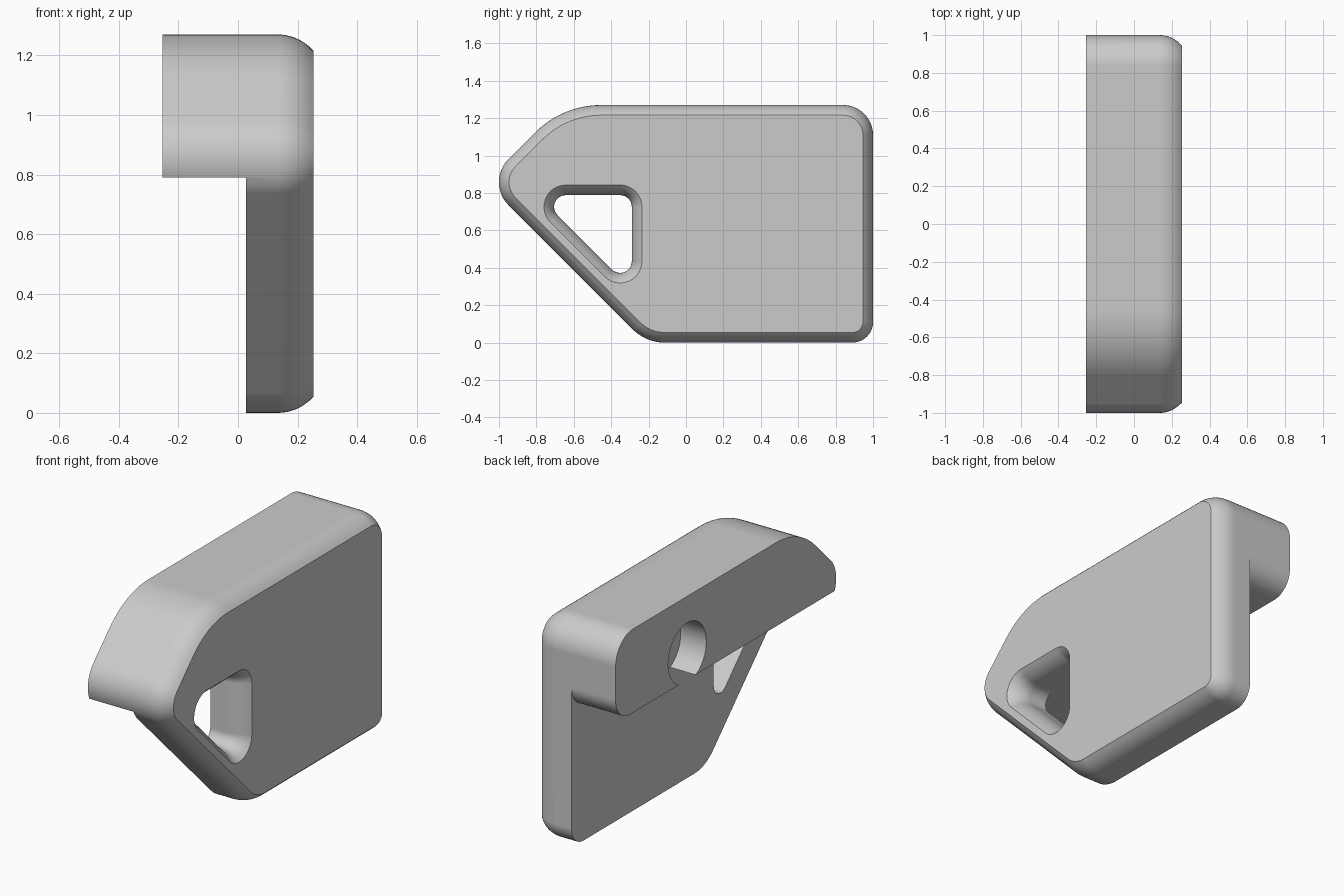
import bpy, bmesh, math
from mathutils import Vector

cube = bpy.data.objects.get("Cube")
if cube:
    bpy.data.objects.remove(cube)

grey = bpy.data.materials.new("plain_grey")
grey.use_nodes = True
colour = (0.6, 0.6, 0.6, 1)
grey.diffuse_color = colour
grey.node_tree.nodes["Principled BSDF"].inputs["Base Color"].default_value = colour


def rounded(corners, offset=0, steps=12):
    """Outline in (y, z) of a convex counter-clockwise polygon with filleted corners."""
    points = []
    count = len(corners)
    for i, (y, z, r) in enumerate(corners):
        here = Vector((y, z))
        to_prev = (Vector(corners[i - 1][:2]) - here).normalized()
        to_next = (Vector(corners[(i + 1) % count][:2]) - here).normalized()
        half = to_prev.angle(to_next) / 2
        centre = here + (to_prev + to_next).normalized() * r / math.sin(half)
        start = math.atan2(to_prev.x, -to_prev.y)
        normal = Vector((-to_prev.y, to_prev.x))
        start = math.atan2(normal.y, normal.x)
        sweep = math.pi - 2 * half
        for k in range(steps + 1):
            a = start + sweep * k / steps
            points.append(centre + Vector((math.cos(a), math.sin(a))) * (r + offset))
    return points


def loft(name, rings):
    """Closed solid from (x, outline) rings."""
    bm = bmesh.new()
    loops = [[bm.verts.new((x, p.x, p.y)) for p in outline] for x, outline in rings]
    for a, b in zip(loops, loops[1:]):
        for i in range(len(a)):
            bm.faces.new((a[i - 1], a[i], b[i], b[i - 1]))
    bm.faces.new(loops[0])
    bm.faces.new(loops[-1])
    bmesh.ops.recalc_face_normals(bm, faces=bm.faces)
    mesh = bpy.data.meshes.new(name)
    bm.to_mesh(mesh)
    bm.free()
    mesh.materials.append(grey)
    obj = bpy.data.objects.new(name, mesh)
    bpy.context.collection.objects.link(obj)
    return obj


HALF, PLATE_BACK, LEDGE, TOP = 0.253, 0.027, 0.79, 1.27
EDGE_R, EDGE_DEPTH = 0.16, 0.12


def edge_round(steps=8):
    """(x, inset) pairs of the rounded edge near the outer face."""
    for k in range(steps + 1):
        d = EDGE_DEPTH * k / steps
        yield HALF - EDGE_DEPTH + d, EDGE_R - math.sqrt(EDGE_R ** 2 - d ** 2)


# Full-width body with rounded outer edge
outer = [(-0.214, 0, 0.24), (1, 0, 0.11), (1, TOP, 0.16),
         (-0.66, TOP, 0.5), (-1.072, 0.858, 0.173)]
body = loft("bracket_body", [(-HALF, rounded(outer))]
            + [(x, rounded(outer, -d)) for x, d in edge_round()])

# Space below the ledge, with the ledge's rounded back corner
r = 0.13
arc = [Vector((1 - r + r * math.sin(a), LEDGE + r - r * math.cos(a)))
       for a in (math.pi / 2 * k / 12 for k in range(13))]
under = [Vector((-2, -1)), Vector((-2, LEDGE))] + arc + [Vector((2, LEDGE + r)), Vector((2, -1))]
undercut = loft("undercut_cutter", [(-1, under), (PLATE_BACK, under)])

# Flared triangular opening
tri = [(-0.29, 0.285, 0.062), (-0.29, 0.788, 0.062), (-0.793, 0.788, 0.062)]
flare = [(x, rounded(tri, d)) for x, d in edge_round()]
opening = loft("opening_cutter", [(0, rounded(tri))] + flare + [(0.4, flare[-1][1])])

# Blind round pocket in the ledge, open at the bottom
circle = [Vector((0.35 + 0.173 * math.cos(a), 0.945 + 0.173 * math.sin(a)))
          for a in (math.tau * k / 48 for k in range(48))]
pocket = loft("pocket_cutter", [(-0.5, circle), (-0.09, circle)])

bpy.ops.object.select_all(action="DESELECT")
bpy.context.view_layer.objects.active = body
body.select_set(True)
for cutter in (undercut, opening, pocket):
    mod = body.modifiers.new("cut", "BOOLEAN")
    mod.operation = "DIFFERENCE"
    mod.solver = "EXACT"
    mod.object = cutter
    bpy.ops.object.modifier_apply(modifier=mod.name)
    bpy.data.objects.remove(cutter)

bpy.ops.object.shade_smooth_by_angle(angle=math.radians(30))
weighted = body.modifiers.new("weighted_normals", "WEIGHTED_NORMAL")
weighted.keep_sharp = True
